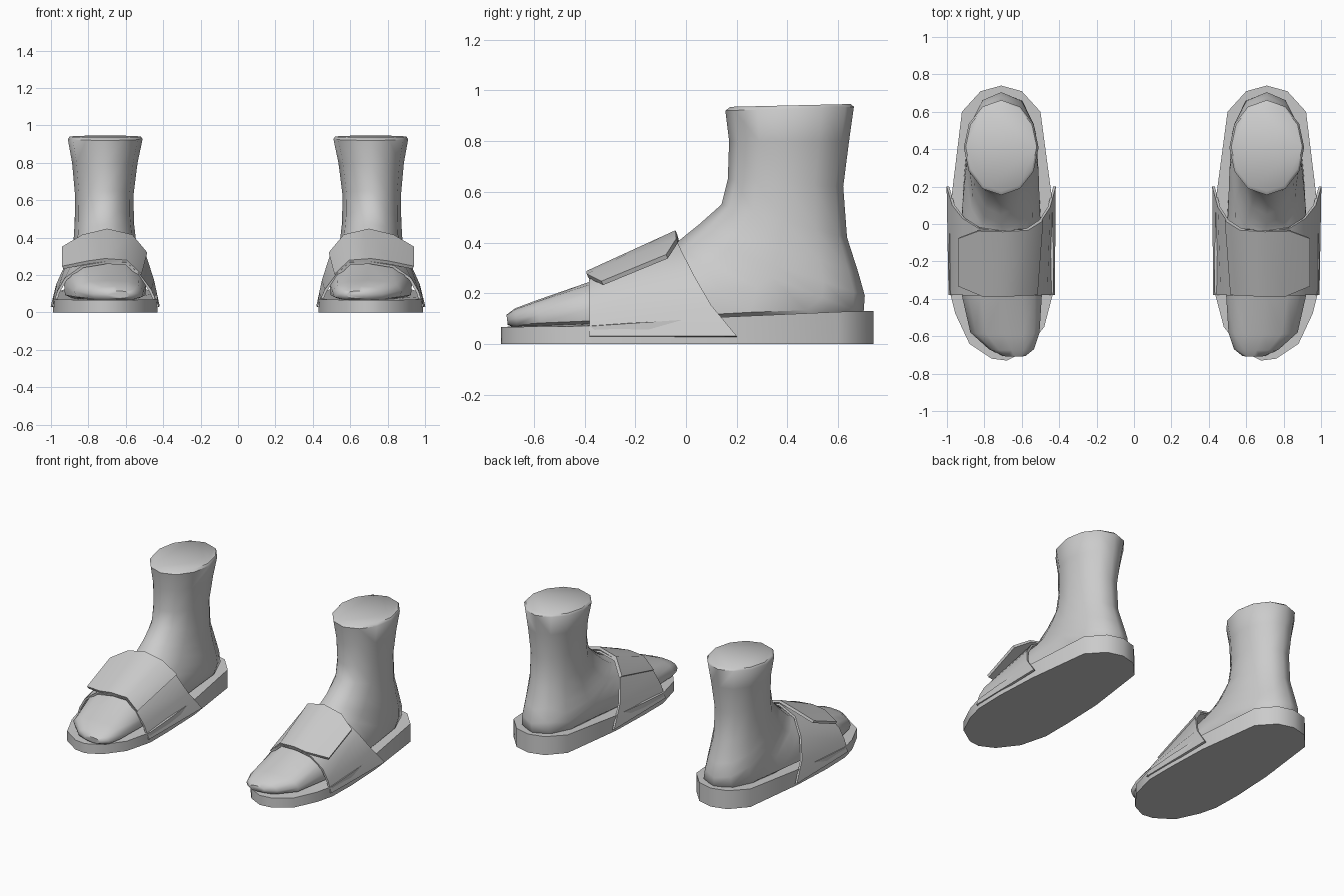
import bpy, bmesh, math
from mathutils import Vector

if "Cube" in bpy.data.objects:
    bpy.data.objects.remove(bpy.data.objects["Cube"])


def finish(name, verts, faces, thickness=0.0, angle=40):
    """Make a mesh for the right side, mirror it to the left and smooth it."""
    me = bpy.data.meshes.new(name)
    me.from_pydata(verts, [], faces)
    bm = bmesh.new()
    bm.from_mesh(me)
    bmesh.ops.recalc_face_normals(bm, faces=bm.faces)
    bm.to_mesh(me)
    bm.free()
    ob = bpy.data.objects.new(name, me)
    bpy.context.collection.objects.link(ob)
    if thickness:
        so = ob.modifiers.new("thickness", 'SOLIDIFY')
        so.thickness = thickness
        so.offset = 0
    mi = ob.modifiers.new("pair", 'MIRROR')
    mi.use_mirror_merge = False
    bpy.ops.object.select_all(action='DESELECT')
    ob.select_set(True)
    bpy.context.view_layer.objects.active = ob
    bpy.ops.object.convert(target='MESH')
    bpy.ops.object.shade_smooth_by_angle(angle=math.radians(angle))
    return ob


def lerp_table(table, v):
    for (a, fa), (b, fb) in zip(table, table[1:]):
        if v <= b:
            return fa + (fb - fa) * max(0, (v - a) / (b - a))
    return table[-1][1]


# Sole: outline extruded up to a gently rising top
outline = [(.68, -.73), (.76, -.72), (.88, -.64), (.955, -.48), (.985, -.36),
           (.99, -.15), (.975, .15), (.92, .6), (.82, .71), (.71, .74),
           (.6, .71), (.5, .6), (.44, .15), (.43, -.15), (.43, -.36),
           (.48, -.55), (.58, -.68)]
rise = [(-.74, .067), (-.38, .07), (.13, .105), (.4, .122), (.74, .13)]
n = len(outline)
verts = [(x, y, 0) for x, y in outline]
verts += [(x, y, lerp_table(rise, y)) for x, y in outline]
faces = [list(range(n)), list(range(n, 2 * n))]
faces += [[i, (i + 1) % n, n + (i + 1) % n, n + i] for i in range(n)]
finish("sole", verts, faces)

# Foot: rings from ankle to toe
# (front y, z, back y, z, centre x, half width, squareness, bottom bias)
rings = [
    (.175, .935, .65, .946, .71, .19, 1, 0),
    (.155, .92, .662, .935, .71, .20, 1, 0),
    (.17, .80, .643, .80, .712, .175, 1, 0),
    (.165, .65, .62, .62, .715, .157, 1, 0),
    (.14, .55, .635, .42, .715, .158, 1, 0),
    (.05, .47, .68, .28, .712, .168, .95, .05),
    (.00, .43, .705, .19, .71, .178, .9, .05),
    (-.03, .405, .70, .12, .705, .185, .85, .05),
    (-.06, .385, .62, .065, .705, .195, .8, .08),
    (-.10, .365, .35, .06, .71, .205, .8, .15),
    (-.20, .32, .00, .055, .71, .215, .75, .2),
    (-.38, .245, -.30, .055, .71, .22, .75, .15),
    (-.59, .172, -.57, .06, .69, .185, .75, .1),
    (-.675, .14, -.665, .06, .655, .12, .75, .1),
    (-.708, .115, -.703, .075, .64, .06, .8, 0),
]
N = 12


def spow(v, e):
    return math.copysign(abs(v) ** e, v)


verts, faces = [], []
for fy, fz, by, bz, cx, w, e, k in rings:
    for i in range(N):
        t = 2 * math.pi * i / N
        c, s = spow(round(math.cos(t), 6), e), spow(round(math.sin(t), 6), e)
        u = (1 - c) / 2
        verts.append((cx + w * s * (1 - k * c), fy + (by - fy) * u, fz + (bz - fz) * u))
for r in range(len(rings) - 1):
    for i in range(N):
        j = (i + 1) % N
        faces.append([r * N + i, r * N + j, (r + 1) * N + j, (r + 1) * N + i])
faces.append(list(range(N)))
faces.append(list(range((len(rings) - 1) * N, len(rings) * N)))
finish("foot", verts, faces, angle=50)


def band(name, front, back, thickness):
    """Curved strip between a front edge and a back edge."""
    m = len(front)
    v = [Vector(p) for p in front] + [Vector(p) for p in back]
    f = [[i, i + 1, m + i + 1, m + i] for i in range(m - 1)]
    finish(name, v, f, thickness, 45)


# Strap arching over the instep
arch = [(.985, .03), (.96, .11), (.92, .18), (.83, .245), (.71, .265),
        (.60, .262), (.53, .20), (.47, .12), (.43, .03)]
band("strap", [(x, -.38, z) for x, z in arch],
     [(.995, .2, .03), (.965, .1, .15), (.91, .03, .27), (.83, -.02, .37),
      (.70, -.04, .415), (.57, -.025, .395), (.50, .02, .31), (.455, .09, .17),
      (.425, .2, .03)], .014)

# Fastening flap lying on top of the strap, free end outward
band("strap_flap",
     [(.937, -.33, .24), (.80, -.388, .268), (.71, -.388, .28), (.60, -.38, .273), (.522, -.378, .20)],
     [(.937, -.075, .345), (.83, -.035, .408), (.70, -.038, .44), (.57, -.03, .41), (.492, .02, .315)],
     .018)
